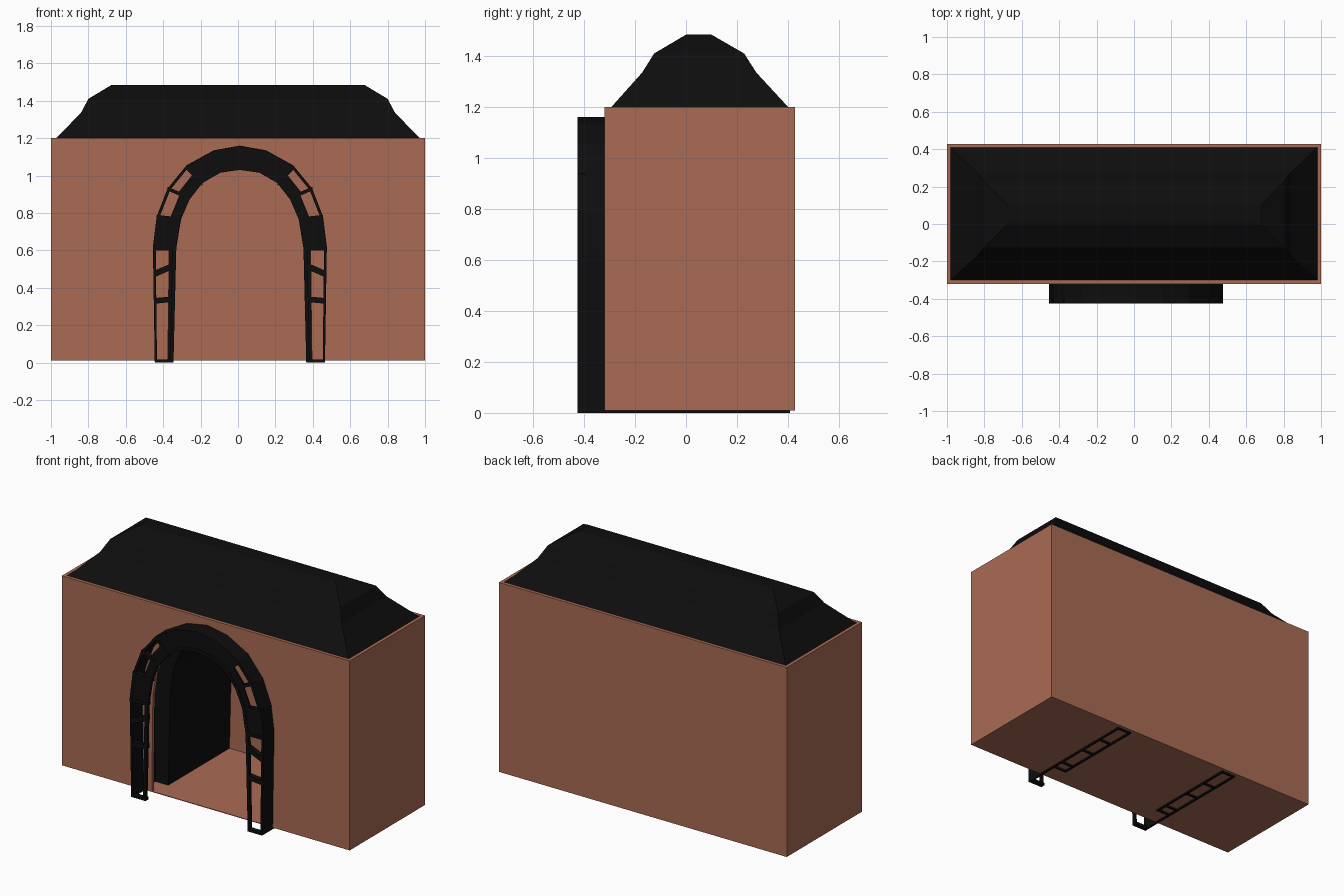
import bpy, bmesh

if "Cube" in bpy.data.objects:
    bpy.data.objects.remove(bpy.data.objects["Cube"])

def material(name, rgb):
    m = bpy.data.materials.new(name)
    m.diffuse_color = (*rgb, 1)
    m.use_nodes = True
    m.node_tree.nodes["Principled BSDF"].inputs["Base Color"].default_value = m.diffuse_color
    return m

BRICK = material("terracotta", (0.40, 0.146, 0.09))
BLACK = material("near black", (0.0042, 0.0042, 0.0042))

def finish(name, bm, mat):
    bmesh.ops.recalc_face_normals(bm, faces=bm.faces)
    me = bpy.data.meshes.new(name)
    bm.to_mesh(me)
    bm.free()
    me.materials.append(mat)
    ob = bpy.data.objects.new(name, me)
    bpy.context.collection.objects.link(ob)
    return ob

def prism(name, pts, y0, y1, mat):
    """Extrude an x-z outline along y."""
    bm = bmesh.new()
    a = [bm.verts.new((x, y0, z)) for x, z in pts]
    b = [bm.verts.new((x, y1, z)) for x, z in pts]
    bm.faces.new(a)
    bm.faces.new(b[::-1])
    for i in range(len(a)):
        j = (i + 1) % len(a)
        bm.faces.new((a[i], b[i], b[j], a[j]))
    return finish(name, bm, mat)

def box(name, x0, x1, y0, y1, z0, z1, mat):
    return prism(name, [(x0, z0), (x1, z0), (x1, z1), (x0, z1)], y0, y1, mat)

# Arch outlines: half width and height, from foot to crown
CX = 0.01
OUTER = [(.455, 0), (.465, .62), (.445, .78), (.387, .93), (.285, 1.055), (.14, 1.135), (0, 1.16)]
INNER = [(.355, 0), (.34, .61), (.315, .765), (.27, .87), (.2, .96), (.105, 1.015), (0, 1.03)]

def arch(t):
    """Whole outline; t = 0 is the inner edge, 1 the outer edge."""
    h = [(a[0] + (b[0] - a[0]) * t, a[1] + (b[1] - a[1]) * t) for a, b in zip(INNER, OUTER)]
    return [(CX - w, z) for w, z in h] + [(CX + w, z) for w, z in h[-2::-1]]

def ring(name, t0, t1, y0, y1, i0=0, i1=12):
    return prism(name, arch(t1)[i0:i1 + 1] + arch(t0)[i0:i1 + 1][::-1], y0, y1, BLACK)

# Brick walls and floor
front = [(-1, .01)] + [(x, max(z, .01)) for x, z in arch(.3)] + [(1, .01), (1, 1.2), (-1, 1.2)]
prism("front_wall", front, -.32, -.30, BRICK)
box("back_wall", -1, 1, .408, .428, .01, 1.2, BRICK)
for s, n in ((-1, "left"), (1, "right")):
    box(n + "_wall", min(s, s * .98), max(s, s * .98), -.32, .428, .01, 1.2, BRICK)
box("floor", -1, 1, -.32, .428, .01, .014, BRICK)

# Stepped hip roof: half length, y front, y back, height
bm = bmesh.new()
prev = None
for hx, ya, yb, z in ((.98, -.30, .408, 1.192), (.84, -.172, .276, 1.335),
                      (.80, -.125, .228, 1.41), (.675, .002, .098, 1.485)):
    cur = [bm.verts.new(p) for p in ((-hx, ya, z), (hx, ya, z), (hx, yb, z), (-hx, yb, z))]
    if prev:
        for i in range(4):
            j = (i + 1) % 4
            bm.faces.new((prev[i], prev[j], cur[j], cur[i]))
    prev = cur
bm.faces.new(prev)
finish("roof", bm, BLACK)

# Tunnel lining: outer and inner shells with a front end panel
ring("lining_outer", .88, 1, -.425, .408)
ring("lining_inner", 0, .12, -.2, .408)
ring("lining_end", 0, 1, -.2, -.19)

# Projecting portal: front rail, crown soffit and filled panels
ring("portal_inner_rail", 0, .17, -.425, -.405)
ring("portal_soffit", 0, .12, -.425, -.2, 4, 8)
ring("portal_crown", 0, 1, -.422, -.412, 4, 8)
for n, i in (("left", 0), ("right", 1)):
    for k, t in ((1, 1), (2, .45), (3, .55)):
        j = 11 - k if i else k
        ring(f"portal_panel_{n}_{k}", 0, t, -.422, -.412, j, j + 1)

# Rungs across the portal legs and under the lining
for s, n in ((-1, "left"), (1, "right")):
    for k, (wa, za, wb, zb, h) in enumerate(((.355, 0, .455, 0, .016), (.35, .325, .455, .315, .03),
                                             (.345, .505, .46, .455, .035), (.34, .6, .465, .6, .02),
                                             (.315, .755, .445, .77, .02), (.27, .87, .387, .92, .02),
                                             (.2, .945, .285, 1.03, .025))):
        pts = [(CX + s * wa, za), (CX + s * wb, zb), (CX + s * wb, zb + h), (CX + s * wa, za + h)]
        prism(f"portal_rung_{n}_{k}", pts, -.425, -.395, BLACK)
    for k, y in enumerate((-.2, -.13, .06, .22, .395)):
        xs = sorted((CX + s * .355, CX + s * .455))
        box(f"foot_rung_{n}_{k}", *xs, y, y + .012, 0, .016, BLACK)
